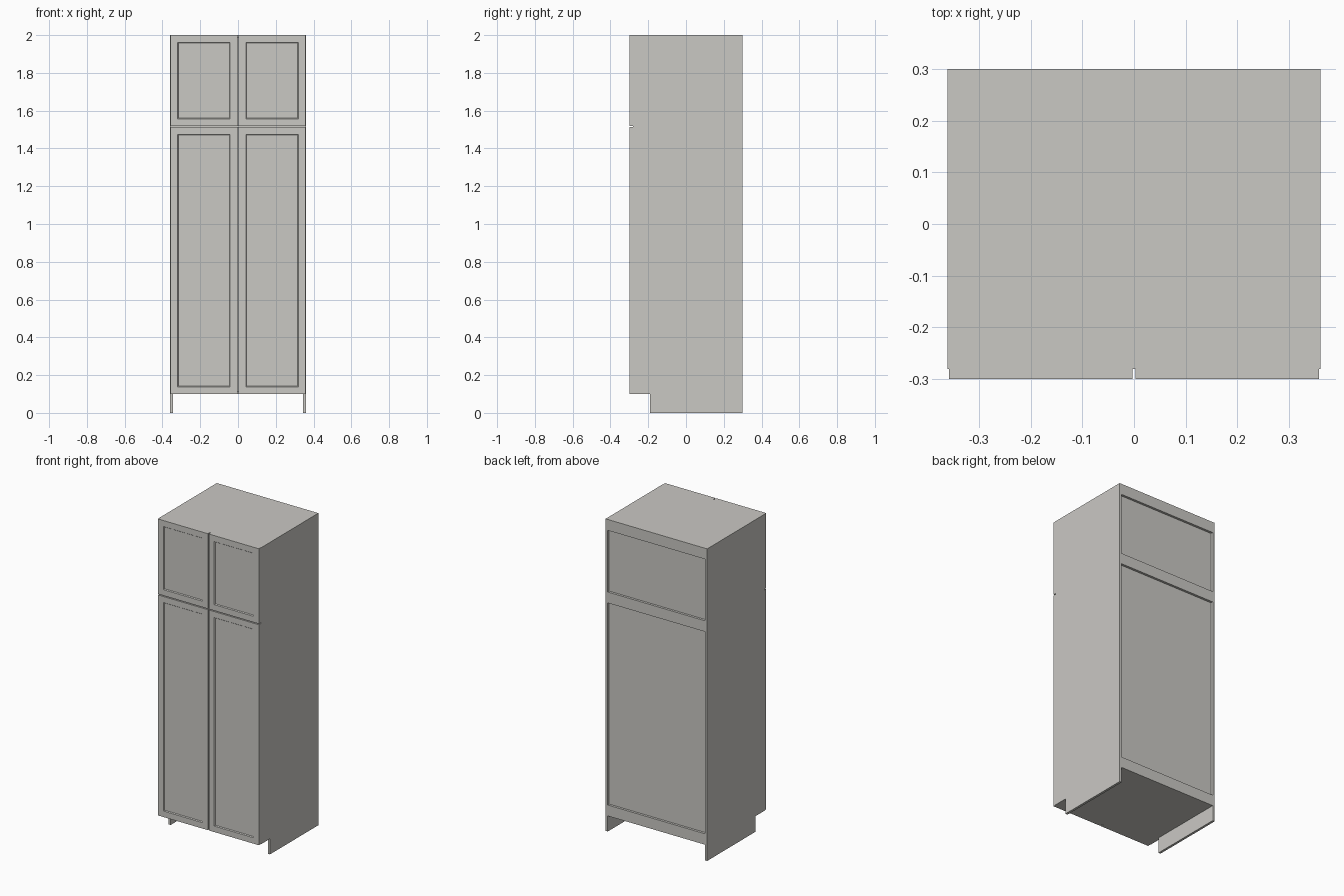
import bpy
import bmesh

if "Cube" in bpy.data.objects:
    bpy.data.objects.remove(bpy.data.objects["Cube"])

paint = bpy.data.materials.new("warm grey")
paint.diffuse_color = (0.59, 0.58, 0.55, 1)
paint.use_nodes = True
paint.node_tree.nodes["Principled BSDF"].inputs["Base Color"].default_value = paint.diffuse_color


def finish(name, bm):
    bmesh.ops.recalc_face_normals(bm, faces=bm.faces)
    mesh = bpy.data.meshes.new(name)
    bm.to_mesh(mesh)
    bm.free()
    mesh.materials.append(paint)
    obj = bpy.data.objects.new(name, mesh)
    bpy.context.collection.objects.link(obj)
    return obj


def box_mesh(x0, x1, y0, y1, z0, z1):
    bm = bmesh.new()
    bmesh.ops.create_cube(bm, size=1)
    for v in bm.verts:
        v.co = (x1 if v.co.x > 0 else x0,
                y1 if v.co.y > 0 else y0,
                z1 if v.co.z > 0 else z0)
    return bm


def box(name, *bounds):
    return finish(name, box_mesh(*bounds))


W, FRONT, BACK, T = 0.36, -0.28, 0.30, 0.015   # half width, carcass depth, board
IN = W - T


def side_panel(name, x):
    # Board with a toe notch cut from its lower front corner
    profile = [(-0.19, 0), (BACK, 0), (BACK, 2), (FRONT, 2), (FRONT, 0.1), (-0.19, 0.1)]
    bm = bmesh.new()
    face = bm.faces.new([bm.verts.new((x, y, z)) for y, z in profile])
    ext = bmesh.ops.extrude_face_region(bm, geom=[face])
    for v in ext["geom"]:
        if isinstance(v, bmesh.types.BMVert):
            v.co.x += T
    finish(name, bm)


def door(name, x0, x1, z0, z1, frame=0.054):
    # Slab door with a shallow recessed centre panel
    bm = box_mesh(x0, x1, -0.30, FRONT, z0, z1)
    bm.normal_update()
    face = min(bm.faces, key=lambda f: f.calc_center_median().y)
    bmesh.ops.inset_region(bm, faces=[face], thickness=frame)
    bmesh.ops.inset_region(bm, faces=[face], thickness=0.006, depth=-0.006)
    finish(name, bm)


# Carcass
side_panel("left_side", -W)
side_panel("right_side", IN)
box("top_panel", -IN, IN, FRONT, BACK - T, 2 - T, 2)
box("bottom_panel", -IN, IN, FRONT, BACK - T, 0.1, 0.1 + T)
box("middle_shelf", -IN, IN, FRONT, BACK - 2 * T, 1.508, 1.508 + T)
box("back_panel", -IN, IN, BACK - 1.6 * T, BACK - T, 0.1 + T, 2 - T)

# Rails across the back
for name, z0, z1 in (("top", 1.93, 2), ("middle", 1.465, 1.535), ("bottom", 0.1, 0.17)):
    box(name + "_back_rail", -IN, IN, BACK - T, BACK, z0, z1)

# Two pairs of doors
for level, z0, z1 in (("lower", 0.1, 1.513), ("upper", 1.519, 2)):
    door(level + "_left_door", -0.358, -0.003, z0, z1)
    door(level + "_right_door", 0.003, 0.358, z0, z1)
